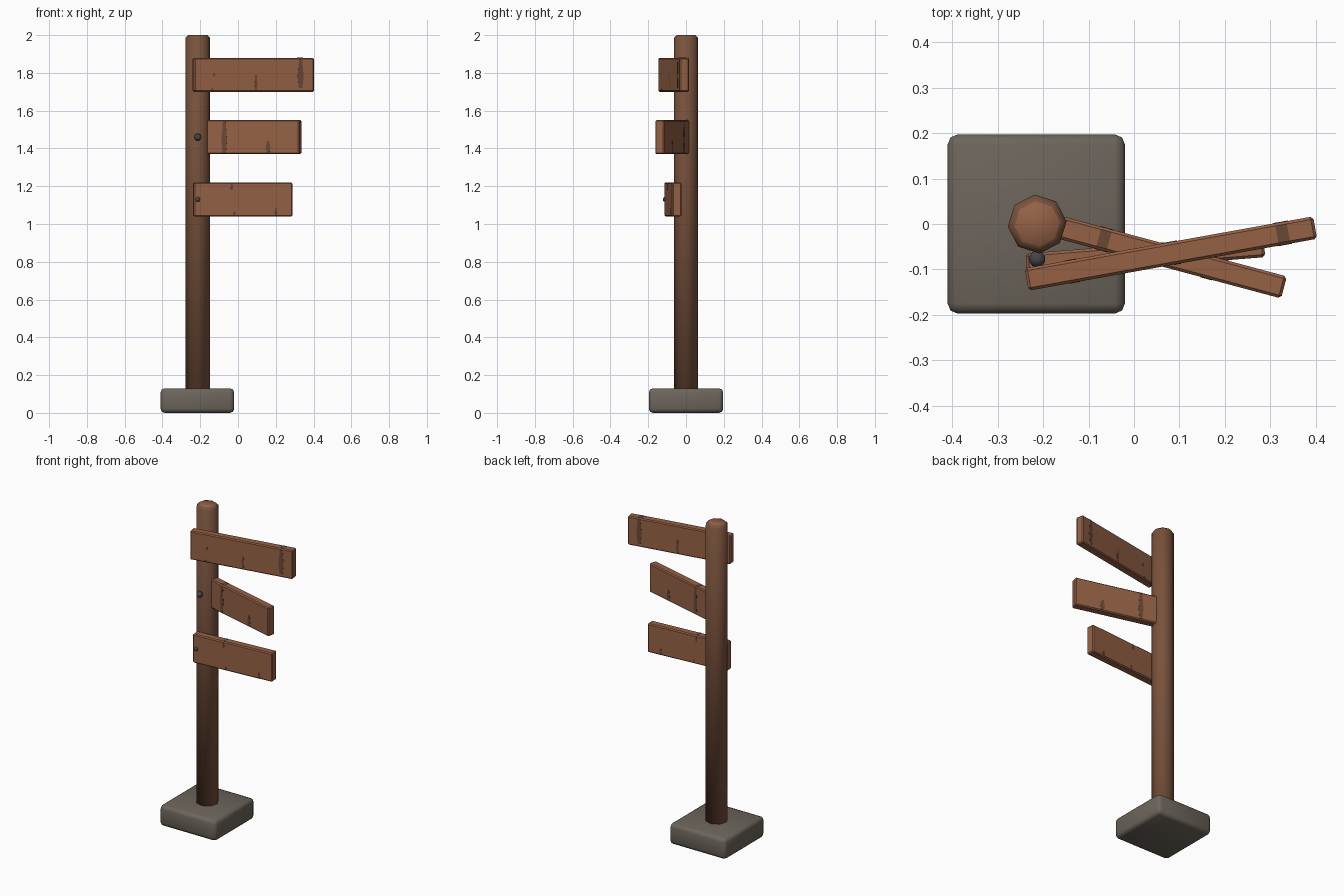
import bpy, bmesh, math
from mathutils import Matrix, Vector

cube = bpy.data.objects.get("Cube")
if cube:
    bpy.data.objects.remove(cube, do_unlink=True)


def material(name, rgb):
    mat = bpy.data.materials.new(name)
    mat.use_nodes = True
    color = (*rgb, 1.0)
    mat.diffuse_color = color
    bsdf = mat.node_tree.nodes["Principled BSDF"]
    bsdf.inputs["Base Color"].default_value = color
    bsdf.inputs["Roughness"].default_value = 0.9
    return mat


BOARD = material("board wood", (0.30, 0.12, 0.06))
POST = material("post wood", (0.19, 0.085, 0.045))
STAIN = material("dark wood grain", (0.14, 0.065, 0.036))
STONE = material("grey stone", (0.15, 0.13, 0.105))
IRON = material("dark iron", (0.06, 0.06, 0.065))

POST_X = -0.213
BOARD_HEIGHT = 0.18
BOARD_DEPTH = 0.05
EDGE = 0.006


def finish(bm, name, mats, place=Matrix()):
    """Turn a bmesh into a placed object."""
    bmesh.ops.recalc_face_normals(bm, faces=bm.faces)
    mesh = bpy.data.meshes.new(name)
    bm.to_mesh(mesh)
    bm.free()
    for mat in mats:
        mesh.materials.append(mat)
    obj = bpy.data.objects.new(name, mesh)
    obj.matrix_world = place
    bpy.context.collection.objects.link(obj)
    return obj


def box(name, size, mat, place, bevel=0.0, segments=1):
    bm = bmesh.new()
    bmesh.ops.create_cube(bm, size=1.0)
    bmesh.ops.scale(bm, vec=size, verts=bm.verts)
    if bevel:
        bmesh.ops.bevel(bm, geom=bm.edges[:], offset=bevel, segments=segments,
                        profile=0.5, affect='EDGES')
    return finish(bm, name, [mat], place)


def smooth(obj, degrees):
    bpy.ops.object.select_all(action='DESELECT')
    obj.select_set(True)
    bpy.context.view_layer.objects.active = obj
    bpy.ops.object.shade_smooth_by_angle(angle=math.radians(degrees))


def grain_mark(name, place, u, low, high, width):
    """Thin tapered plates on both broad faces, with a strip over the top edge."""
    limit = BOARD_HEIGHT / 2 - EDGE
    bottom, top = max(low, -limit), min(high, limit)
    middle = bottom + (top - bottom) * 0.4
    half = width / 2
    outline = [(u - half * 0.6, bottom), (u + half * 0.6, bottom),
               (u + half, middle), (u + half * 0.5, top),
               (u - half * 0.5, top), (u - half, middle)]
    for side, label in ((-1, "front"), (1, "back")):
        bm = bmesh.new()
        y = side * (BOARD_DEPTH / 2 - 0.001)
        face = bm.faces.new([bm.verts.new((x, y, z)) for x, z in outline])
        moved = bmesh.ops.extrude_face_region(bm, geom=[face])["geom"]
        bmesh.ops.translate(bm, vec=(0, side * 0.002, 0),
                            verts=[v for v in moved if isinstance(v, bmesh.types.BMVert)])
        finish(bm, f"{name}_{label}", [STAIN], place)
    if high >= limit:
        lid = place @ Matrix.Translation((u, 0, BOARD_HEIGHT / 2))
        box(name + "_top", (width * 0.8, BOARD_DEPTH - 2 * EDGE, 0.002), STAIN, lid)


# Stone base
base = box("stone_base", (0.39, 0.394, 0.13), STONE,
           Matrix.Translation((-0.215, 0, 0.065)), 0.022, 2)
smooth(base, 50)

# Eight-sided post with a chamfered top
bm = bmesh.new()
rings = []
for radius, z in ((0.065, 0.02), (0.065, 1.985), (0.05, 2.0)):
    ring = []
    for i in range(8):
        a = math.radians(45 * i + 5)
        ring.append(bm.verts.new((radius * math.cos(a), radius * math.sin(a), z)))
    rings.append(ring)
for lower, upper in zip(rings, rings[1:]):
    for i in range(8):
        j = (i + 1) % 8
        bm.faces.new((lower[i], lower[j], upper[j], upper[i]))
bm.faces.new(rings[0])
cap = bm.faces.new(rings[-1])
cap.material_index = 1
for f in bm.faces:
    f.smooth = True
finish(bm, "post", [POST, BOARD], Matrix.Translation((POST_X, 0, 0)))

# Sign boards: centre, turn, length, grain marks (along, low, high, width)
boards = {
    "top_board": ((0.081, -0.065, 1.79), 10.2, 0.645,
                  [(0.25, -0.07, 0.09, 0.032), (0.01, -0.08, 0.0, 0.016),
                   (-0.215, -0.01, 0.01, 0.015), (-0.225, -0.09, -0.07, 0.015)]),
    "middle_board": ((0.074, -0.071, 1.46), -15, 0.53,
                     [(-0.145, -0.09, 0.09, 0.03), (0.095, -0.09, -0.02, 0.026)]),
    "lower_board": ((0.025, -0.069, 1.13), 4.6, 0.525,
                    [(-0.06, 0.05, 0.09, 0.013), (-0.045, -0.09, -0.06, 0.01),
                     (0.175, -0.09, -0.045, 0.014)]),
}
for name, (centre, turn, length, marks) in boards.items():
    place = Matrix.Translation(centre) @ Matrix.Rotation(math.radians(turn), 4, 'Z')
    box(name, (length, BOARD_DEPTH, BOARD_HEIGHT), BOARD, place, EDGE)
    for n, mark in enumerate(marks, 1):
        grain_mark(f"{name}_grain_{n}", place, *mark)

# Round iron nails
for name, y, z, radius in (("middle_nail", -0.077, 1.46, 0.019),
                           ("lower_nail", -0.11, 1.13, 0.013)):
    bm = bmesh.new()
    bmesh.ops.create_uvsphere(bm, u_segments=10, v_segments=7, radius=radius)
    nail = finish(bm, name, [IRON], Matrix.Translation(Vector((POST_X, y, z))))
    smooth(nail, 60)
